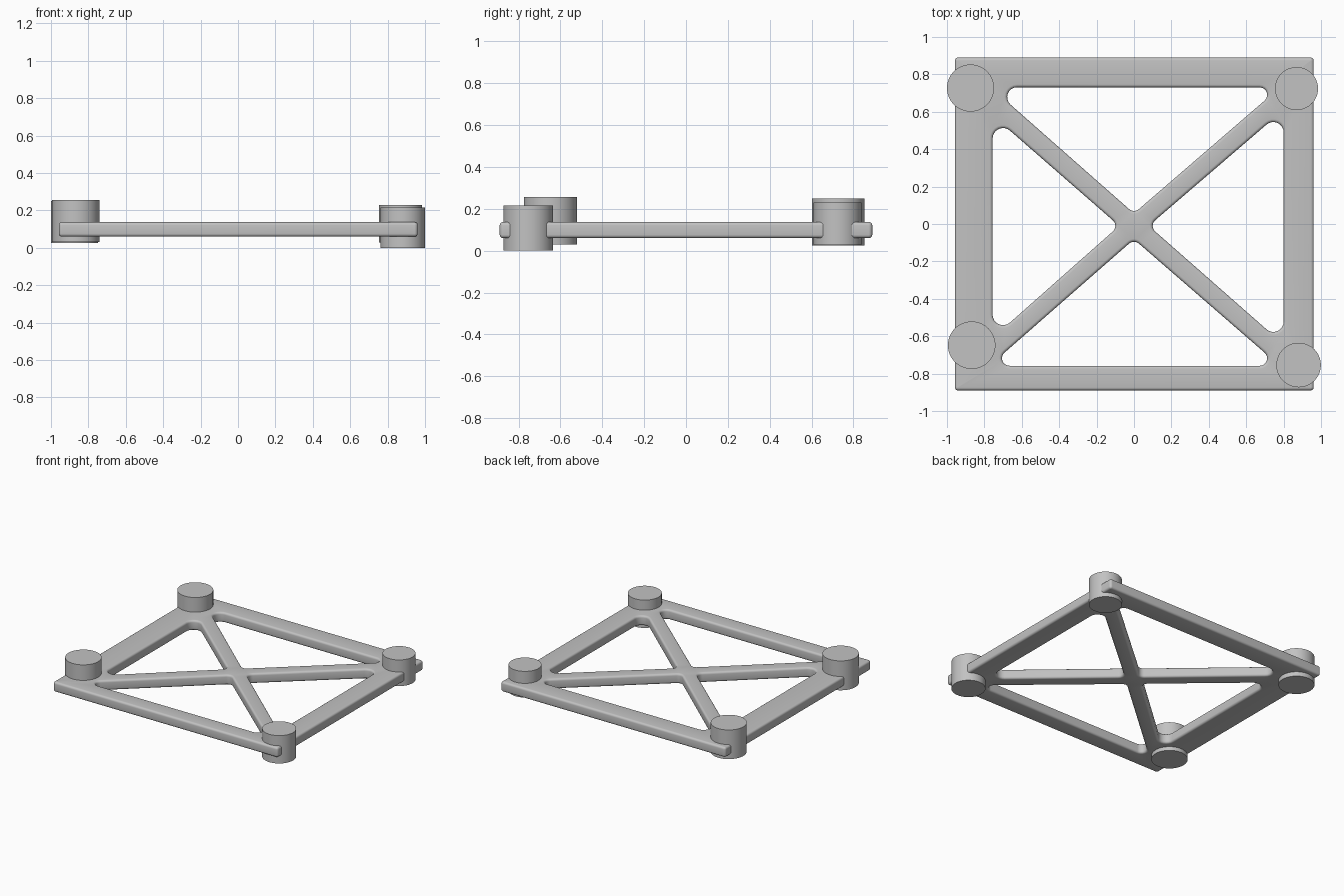
import bpy, bmesh, math

if "Cube" in bpy.data.objects:
    bpy.data.objects.remove(bpy.data.objects["Cube"])

grey = bpy.data.materials.new("light_grey")
grey.diffuse_color = (0.54, 0.54, 0.54, 1)
grey.use_nodes = True
grey.node_tree.nodes["Principled BSDF"].inputs["Base Color"].default_value = grey.diffuse_color


def finish(bm, name):
    bmesh.ops.recalc_face_normals(bm, faces=bm.faces)
    mesh = bpy.data.meshes.new(name)
    bm.to_mesh(mesh)
    bm.free()
    mesh.materials.append(grey)
    obj = bpy.data.objects.new(name, mesh)
    bpy.context.collection.objects.link(obj)
    bpy.ops.object.select_all(action='DESELECT')
    obj.select_set(True)
    bpy.context.view_layer.objects.active = obj
    bpy.ops.object.shade_smooth_by_angle(angle=math.radians(35))
    return obj


def rounded_outline(circles, grow, steps=8):
    """Counter-clockwise outline wrapped around circles (x, y, radius)."""
    n = len(circles)
    normals = []
    for i in range(n):
        x1, y1, r1 = circles[i]
        x2, y2, r2 = circles[(i + 1) % n]
        length = math.hypot(x2 - x1, y2 - y1)
        normals.append(math.atan2(y2 - y1, x2 - x1) - math.pi / 2
                       + math.asin((r1 - r2) / length))
    points = []
    for i, (x, y, r) in enumerate(circles):
        start = normals[i - 1]
        sweep = (normals[i] - start) % (2 * math.pi)
        for k in range(steps + 1):
            a = start + sweep * k / steps
            points.append((x + (r + grow) * math.cos(a), y + (r + grow) * math.sin(a)))
    return points


# Braced frame: rounded rectangle with four triangular openings
Z0, Z1, BEVEL = 0.06, 0.137, 0.016
border = [(-0.94, -0.872, 0.018), (0.943, -0.872, 0.018),
          (0.943, 0.872, 0.018), (-0.94, 0.872, 0.018)]
openings = [
    [(-0.625, 0.678, 0.053), (0, 0.11, 0.04), (0.672, 0.69, 0.04)],
    [(-0.666, -0.718, 0.04), (0.672, -0.718, 0.04), (0, -0.135, 0.04)],
    [(-0.14, -0.01, 0.04), (-0.70, 0.457, 0.056), (-0.70, -0.485, 0.056)],
    [(0.14, -0.01, 0.04), (0.745, -0.522, 0.055), (0.745, 0.49, 0.055)],
]

# Wall profile as (inset, height) with rounded upper and lower edges
arc = [(BEVEL * (1 - math.cos(t)), BEVEL * (1 - math.sin(t)))
       for t in (i * math.pi / 8 for i in range(5))]
profile = [(i, Z0 + h) for i, h in reversed(arc)] + [(i, Z1 - h) for i, h in arc]

bm = bmesh.new()
caps = ([], [])
for circles, sign in [(border, -1)] + [(o, 1) for o in openings]:
    rings = [[bm.verts.new((x, y, z)) for x, y in rounded_outline(circles, sign * inset)]
             for inset, z in profile]
    count = len(rings[0])
    for a, b in zip(rings, rings[1:]):
        for i in range(count):
            j = (i + 1) % count
            bm.faces.new((a[i], a[j], b[j], b[i]))
    for cap, ring in zip(caps, (rings[0], rings[-1])):
        cap += [bm.edges.get((ring[i], ring[(i + 1) % count])) for i in range(count)]
for cap in caps:
    bmesh.ops.triangle_fill(bm, edges=cap, use_beauty=True, normal=(0, 0, 1))
finish(bm, "braced_frame")

# Corner posts: x, y, radius, bottom, top
posts = {
    "front_left_post": (-0.868, -0.648, 0.127, 0.03, 0.257),
    "front_right_post": (0.880, -0.754, 0.119, 0.0, 0.215),
    "back_left_post": (-0.874, 0.727, 0.126, 0.025, 0.25),
    "back_right_post": (0.869, 0.724, 0.115, 0.028, 0.23),
}
for name, (x, y, r, bottom, top) in posts.items():
    bm = bmesh.new()
    bmesh.ops.create_cone(bm, cap_ends=True, segments=64, radius1=r, radius2=r,
                          depth=top - bottom)
    bmesh.ops.translate(bm, verts=bm.verts, vec=(x, y, (bottom + top) / 2))
    finish(bm, name)
